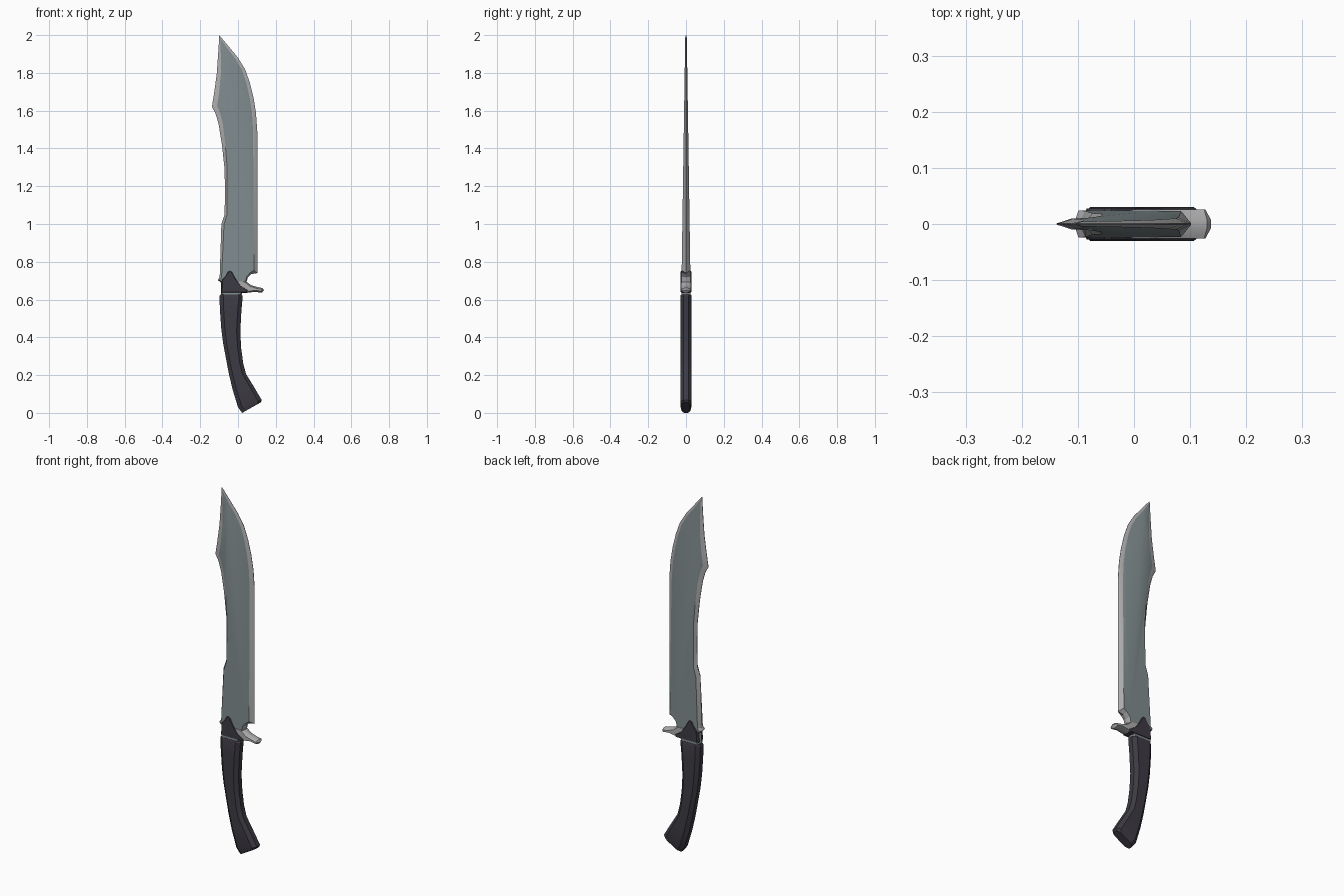
import bpy, bmesh, math
from mathutils import Vector


def material(name, rgb):
    m = bpy.data.materials.new(name)
    m.diffuse_color = (*rgb, 1)
    return m


STEEL = material("blue grey steel", (0.215, 0.26, 0.27))
EDGE = material("bright ground steel", (0.42, 0.42, 0.42))
DARK = material("dark grip", (0.048, 0.044, 0.057))


def finish(name, bm, mats):
    bmesh.ops.recalc_face_normals(bm, faces=bm.faces)
    me = bpy.data.meshes.new(name)
    bm.to_mesh(me)
    bm.free()
    for m in mats:
        me.materials.append(m)
    me.shade_smooth()
    me.set_sharp_from_angle(angle=math.radians(25))
    ob = bpy.data.objects.new(name, me)
    bpy.context.collection.objects.link(ob)
    return ob


def loft(bm, rings):
    """Bridge closed rings of points and cap both ends; returns side faces, caps."""
    vs = [[bm.verts.new(p) for p in r] for r in rings]
    n = len(vs[0])
    sides = [bm.faces.new((a[i], a[(i + 1) % n], b[(i + 1) % n], b[i]))
             for a, b in zip(vs, vs[1:]) for i in range(n)]
    return sides, [bm.faces.new(vs[0]), bm.faces.new(vs[-1])]


def inset(pts):
    """Offset an x,z outline (clockwise from the front) inwards by each point's width."""
    out = []
    n = len(pts)
    for i, (x, z, w) in enumerate(pts):
        p = Vector((x, z))
        d1 = (p - Vector(pts[i - 1][:2])).normalized()
        d2 = (Vector(pts[(i + 1) % n][:2]) - p).normalized()
        n1, n2 = Vector((d1.y, -d1.x)), Vector((d2.y, -d2.x))
        m = (n1 + n2).normalized()
        out.append(p + m * w * min(1 / max(m.dot(n1), 0.1), 2.5))
    return out


def plate(name, pts, half, rim, mats):
    """Flat shape with ground bevels; half(z) is half the thickness."""
    inner = inset(pts)
    bm = bmesh.new()
    rings = [[(p.x, -half(p.y), p.y) for p in inner],
             [(x, -rim, z) for x, z, w in pts],
             [(x, rim, z) for x, z, w in pts],
             [(p.x, half(p.y), p.y) for p in inner]]
    sides, caps = loft(bm, rings)
    for f in sides:
        f.material_index = len(mats) - 1
    return finish(name, bm, mats)


# Blade with recurved edge, clipped tip and finger notch: x, z, bevel width
blade = [
    (-0.09, 0.62, .006), (-0.09, 0.69, .006), (-0.107, 0.703, .006),
    (-0.097, 0.72, .010), (-0.088, 1.0, .014), (-0.071, 1.05, .012),
    (-0.069, 1.17, .012), (-0.071, 1.29, .014), (-0.085, 1.42, .018),
    (-0.103, 1.53, .022), (-0.119, 1.585, .024), (-0.138, 1.62, .026),
    (-0.127, 1.69, .026), (-0.113, 1.79, .022), (-0.105, 1.9, .014),
    (-0.099, 2.0, .006),
    (-0.045, 1.935, .012), (0.0, 1.88, .014), (0.037, 1.82, .016),
    (0.062, 1.75, .018), (0.082, 1.67, .020), (0.095, 1.59, .021),
    (0.102, 1.49, .022), (0.102, 0.74, .018),
    (0.068, 0.734, .008), (0.052, 0.718, .007), (0.047, 0.70, .006),
    (0.04, 0.67, .006), (0.015, 0.62, .006)]
plate("blade", blade, lambda z: 0.0235 - 0.0195 * (z - 0.72) / 1.28, 0.001, [STEEL, EDGE])

# Steel guard with hooked quillon
guard = [
    (-0.02, 0.636, .004), (-0.02, 0.70, .004), (0.03, 0.70, .005),
    (0.048, 0.692, .007), (0.068, 0.677, .008), (0.10, 0.667, .008),
    (0.130, 0.661, .008), (0.137, 0.650, .008), (0.127, 0.636, .008),
    (0.09, 0.641, .008), (0.05, 0.636, .007)]
plate("guard_hook", guard, lambda z: 0.0255, 0.008, [EDGE])

# Dark collar over the base of the blade
collar = [
    (-0.089, 0.635, .005), (-0.088, 0.705, .006), (-0.068, 0.727, .006),
    (-0.055, 0.75, .006), (-0.04, 0.755, .006), (-0.028, 0.745, .006),
    (-0.01, 0.712, .006), (0.018, 0.675, .006), (0.055, 0.65, .004),
    (0.045, 0.635, .004)]
plate("collar", collar, lambda z: 0.028, 0.018, [DARK])

# Handle: octagonal sections along a curved grip: left x,z, right x,z, size
sections = [
    (-0.093, 0.627, 0.020, 0.627, .88), (-0.098, 0.618, 0.025, 0.618, 1),
    (-0.096, 0.55, 0.018, 0.54, 1), (-0.089, 0.45, 0.012, 0.43, 1),
    (-0.079, 0.37, 0.017, 0.34, 1), (-0.064, 0.29, 0.028, 0.26, 1),
    (-0.049, 0.21, 0.043, 0.205, 1), (-0.029, 0.125, 0.083, 0.14, 1),
    (0.0, 0.03, 0.126, 0.068, 1), (0.022, 0.0, 0.121, 0.056, .75)]
rings = []
for lx, lz, rx, rz, k in sections:
    a, b = Vector((lx, 0, lz)), Vector((rx, 0, rz))
    c = 0.02 / (b - a).length
    ring = [(0, -.014), (c, -.03), (1 - c, -.03), (1, -.014),
            (1, .014), (1 - c, .03), (c, .03), (0, .014)]
    rings.append([a.lerp(b, s) + Vector((0, y * k, 0)) for s, y in ring])
bm = bmesh.new()
loft(bm, rings)
finish("handle", bm, [DARK])
